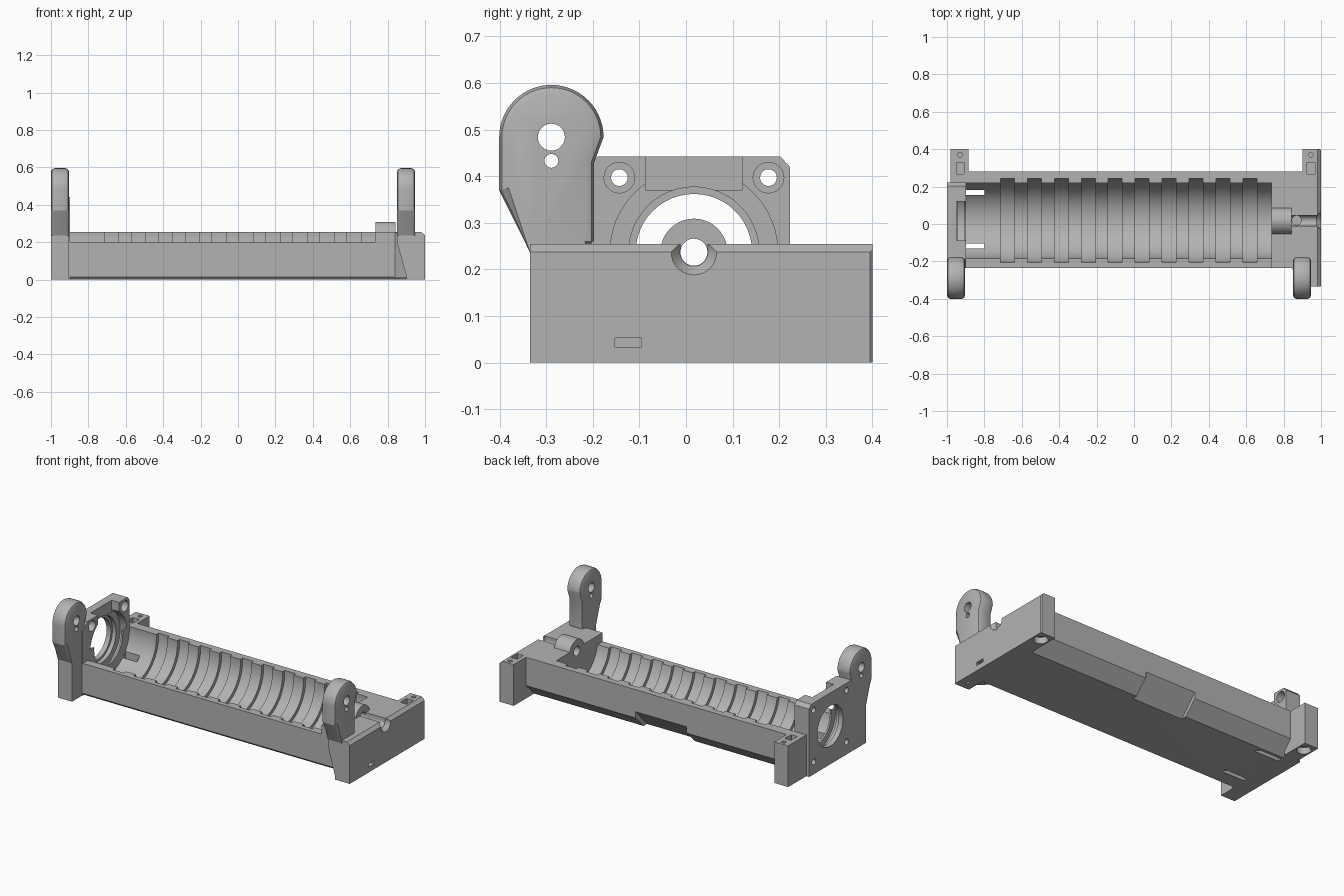
import bpy, bmesh, math
from mathutils import Vector

if "Cube" in bpy.data.objects:
    bpy.data.objects.remove(bpy.data.objects["Cube"])

grey = bpy.data.materials.new("plain_grey")
grey.use_nodes = True
colour = (0.45, 0.45, 0.45, 1)
grey.diffuse_color = colour
grey.node_tree.nodes["Principled BSDF"].inputs["Base Color"].default_value = colour

AXIS_Y, AXIS_Z = 0.017, 0.237   # centre line of the bore


def prism(name, points, lo, hi, axis="x", bevel_above=None, bevel=0.02, end_scale=1):
    """Extrude a 2D profile along an axis; optionally chamfer its rims above a height."""
    def place(a, b, t):
        return {"x": (t, a, b), "y": (a, t, b), "z": (a, b, t)}[axis]
    mid = [sum(p[i] for p in points) / len(points) for i in (0, 1)]
    far = [[mid[i] + (p[i] - mid[i]) * end_scale for i in (0, 1)] for p in points]
    bm = bmesh.new()
    start = [bm.verts.new(place(a, b, lo)) for a, b in points]
    end = [bm.verts.new(place(a, b, hi)) for a, b in far]
    n = len(points)
    bm.faces.new(start)
    bm.faces.new(end)
    for i in range(n):
        j = (i + 1) % n
        bm.faces.new((start[i], start[j], end[j], end[i]))
    bmesh.ops.recalc_face_normals(bm, faces=bm.faces)
    if bevel_above is not None:
        rims = [e for loop in (start, end) for i in range(n)
                for e in loop[i].link_edges if e.other_vert(loop[i]) is loop[(i + 1) % n]
                and min(v.co.z for v in e.verts) > bevel_above]
        bmesh.ops.bevel(bm, geom=rims, offset=bevel, segments=2, profile=0.5, affect="EDGES")
    mesh = bpy.data.meshes.new(name)
    bm.to_mesh(mesh)
    bm.free()
    mesh.materials.append(grey)
    obj = bpy.data.objects.new(name, mesh)
    bpy.context.collection.objects.link(obj)
    return obj


def box(name, x, y, z):
    return prism(name, [(y[0], z[0]), (y[1], z[0]), (y[1], z[1]), (y[0], z[1])], *x)


def arc(cy, cz, r, a0, a1, n):
    return [(cy + r * math.cos(math.radians(a0 + (a1 - a0) * i / n)),
             cz + r * math.sin(math.radians(a0 + (a1 - a0) * i / n))) for i in range(n + 1)]


def rod(name, a, b, r, lo, hi, axis="x", sides=32, end_scale=1):
    return prism(name, arc(a, b, r, 0, 360, sides)[:-1], lo, hi, axis, end_scale=end_scale)


def cut(obj, cutters):
    """Subtract every cutter, bake the result and drop the cutters."""
    for c in cutters:
        c.hide_render = True
        m = obj.modifiers.new("cut", "BOOLEAN")
        m.operation, m.solver, m.object = "DIFFERENCE", "EXACT", c
    bpy.context.view_layer.update()
    baked = bpy.data.meshes.new_from_object(obj.evaluated_get(bpy.context.evaluated_depsgraph_get()))
    obj.modifiers.clear()
    obj.data = baked
    for c in cutters:
        bpy.data.objects.remove(c)


def shaft_channel():
    """Shaft hole, open top slot and flared mouth at the right end."""
    return [rod("shaft", AXIS_Y, AXIS_Z, 0.029, 0.6, 1.1),
            box("slot", (0.845, 1.1), (AXIS_Y - 0.029, AXIS_Y + 0.029), (AXIS_Z, 0.4)),
            rod("mouth", AXIS_Y, AXIS_Z, 0.03, 0.975, 1.005, end_scale=1.75)]


# Long trough with a ribbed half-round bore
body = prism("trough_body", [(-0.235, 0.015), (-0.22, 0), (0.2, 0), (0.28, 0.08),
                             (0.28, 0.255), (-0.235, 0.255)], -0.91, 0.92)
cuts = [box("front_ledge", (-0.899, 0.735), (-0.3, 0), (0.2, 0.4)),
        rod("bore", AXIS_Y, AXIS_Z, 0.204, -0.899, 0.735, sides=64),
        rod("motor_hole", AXIS_Y, AXIS_Z, 0.14, -1.1, -0.8, sides=48),
        prism("rear_relief", [(0.12, -0.05), (0.3, -0.05), (0.3, 0.14)], -0.2, 0.15),
        rod("grub_hole", 0.87, 0.02, 0.025, 0.12, 0.4, "z", 20)] + shaft_channel()
for i in range(10):
    x = -0.714 + 0.144 * i
    cuts.append(rod("groove", AXIS_Y, AXIS_Z, 0.226, x, x + 0.075, sides=64))
for y in (-0.117, 0.168):
    cuts.append(box("floor_slot", (-0.898, -0.8), (y - 0.013, y + 0.013), (-0.1, 0.3)))
    cuts.append(prism("slot_ramp", [(-0.898, -0.01), (-0.7, -0.01), (-0.8, 0.03), (-0.898, 0.03)],
                      y - 0.013, y + 0.013, "y"))
cut(body, cuts)

# Round bearing boss on the right of the bore
boss = rod("bearing_boss", AXIS_Y, AXIS_Z, 0.072, 0.735, 0.842, sides=40)
cut(boss, [rod("shaft", AXIS_Y, AXIS_Z, 0.029, 0.6, 0.9)])

# Right end block with chamfered top edge
end_block = prism("right_end_block", [(0.9, 0), (1, 0), (1, 0.237), (0.98, 0.255), (0.9, 0.255)],
                  -0.335, 0.4, "y")
cut(end_block, shaft_channel() + [
    box("side_slot", (0.97, 1.1), (-0.152, -0.095), (0.033, 0.053)),
    prism("rear_corner", [(0.985, 0.41), (1.01, 0.41), (1.01, 0.385)], -0.1, 0.4, "z"),
    box("tab_slot", (0.925, 0.968), (0.268, 0.33), (0.17, 0.4)),
    rod("tab_pin", 0.945, 0.37, 0.013, 0.1, 0.4, "z", 16),
    rod("foot_recess", 0.947, 0.335, 0.04, -0.1, 0.04, "z"),
    rod("foot_hole", 0.947, -0.28, 0.016, -0.1, 0.06, "z", 16)])

# Left rear mounting tab
tab = box("left_rear_tab", (-0.98, -0.885), (0.215, 0.4), (0, 0.255))
cut(tab, [box("inner_side", (-0.899, -0.8), (0.1, 0.226), (-0.1, 0.4)),
          box("tab_slot", (-0.95, -0.907), (0.268, 0.33), (0.17, 0.4)),
          rod("tab_pin", -0.93, 0.37, 0.013, 0.1, 0.4, "z", 16),
          rod("foot_recess", -0.932, 0.335, 0.04, -0.1, 0.04, "z")])

# Motor mounting plate on the left end
plate = prism("motor_plate", [(-0.235, 0), (0.223, 0), (0.223, 0.42), (0.203, 0.442),
                              (-0.19, 0.442), (-0.235, 0.4)], -1, -0.899)
cuts = [rod("motor_hole", AXIS_Y, AXIS_Z, 0.125, -1.1, -0.8, sides=48),
        rod("motor_step", AXIS_Y, AXIS_Z, 0.14, -0.97, -0.8, sides=48),
        rod("motor_seat", AXIS_Y, AXIS_Z, 0.18, -0.945, -0.8, sides=48),
        box("top_notch", (-0.95, -0.8), (-0.087, 0.12), (0.37, 0.5))]
for sy in (-1, 1):
    for sz in (-1, 1):
        cuts.append(rod("screw", AXIS_Y + sy * 0.16, AXIS_Z + sz * 0.16, 0.018, -1.1, -0.8, sides=20))
    cuts.append(rod("screw_head", AXIS_Y + sy * 0.16, AXIS_Z + 0.16, 0.033, -0.945, -0.8, sides=24))
cut(plate, cuts)

# Two upright hinge arms with rounded heads
HEAD_Y, HEAD_Z = -0.289, 0.484


def hinge_arm(name, x0, x1, foot):
    profile = arc(HEAD_Y, HEAD_Z, 0.112, 0, 180, 28)
    profile += [(-0.401, 0.37), (-0.335, 0.237), (-0.335, foot), (-0.197, foot),
                (-0.197, 0.26), (-0.197, 0.43)]
    arm = prism(name, profile, x0, x1, bevel_above=0.236)
    cut(arm, [rod("pivot", HEAD_Y, HEAD_Z, 0.029, x0 - 0.1, x1 + 0.1, sides=28),
              rod("pin", HEAD_Y, 0.433, 0.015, x0 - 0.1, x1 + 0.1, sides=16)])
    return arm


hinge_arm("left_hinge_arm", -1, -0.903, 0)
hinge_arm("right_hinge_arm", 0.85, 0.947, 0.2)

# Tapered foot carrying the right arm, and its gusset
prism("right_arm_foot", [(0.85, 0.237), (0.947, 0.237), (0.947, 0), (0.905, 0), (0.85, 0.2)],
      -0.335, -0.23, "y")
prism("right_arm_gusset", [(0.835, -0.23), (0.905, -0.23), (0.905, -0.3)], 0.01, 0.25, "z")

# Smooth the round surfaces while keeping hard edges
for obj in bpy.context.collection.objects:
    if obj.type == "MESH" and obj.data.materials and obj.data.materials[0] == grey:
        bpy.ops.object.select_all(action="DESELECT")
        obj.select_set(True)
        bpy.context.view_layer.objects.active = obj
        bpy.ops.object.shade_smooth_by_angle(angle=math.radians(25))
